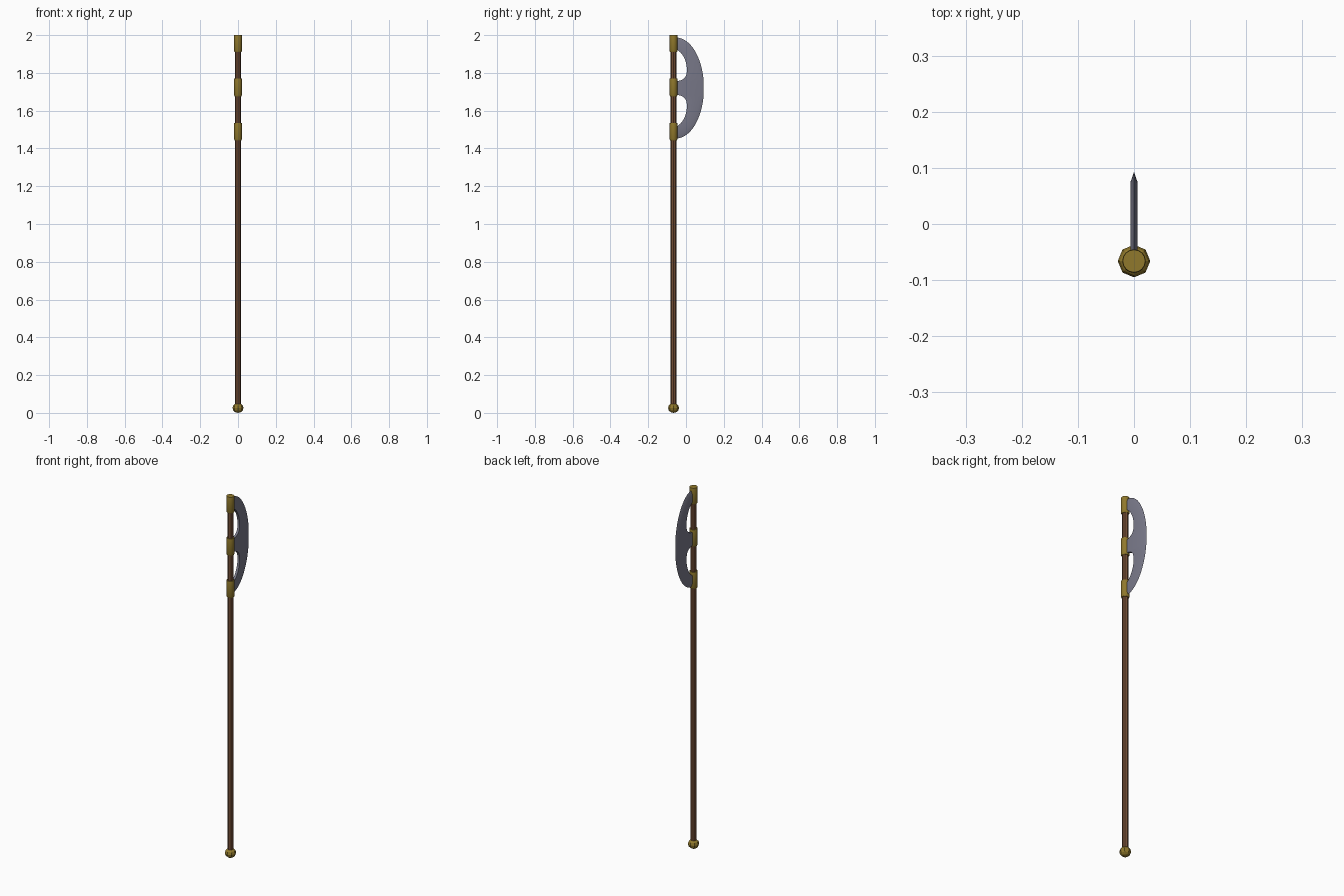
import bpy, bmesh, math

if "Cube" in bpy.data.objects:
    bpy.data.objects.remove(bpy.data.objects["Cube"])

SHAFT_Y = -0.066
MID_Z = 1.72


def material(name, rgb):
    m = bpy.data.materials.new(name)
    m.diffuse_color = (*rgb, 1)
    m.use_nodes = True
    m.node_tree.nodes["Principled BSDF"].inputs["Base Color"].default_value = m.diffuse_color
    return m


WOOD = material("wood", (0.17, 0.075, 0.035))
BRASS = material("brass", (0.28, 0.19, 0.025))
STEEL = material("steel", (0.19, 0.19, 0.25))


def finish(name, bm, mat, smooth=False):
    bmesh.ops.recalc_face_normals(bm, faces=bm.faces)
    me = bpy.data.meshes.new(name)
    bm.to_mesh(me)
    bm.free()
    me.materials.append(mat)
    ob = bpy.data.objects.new(name, me)
    bpy.context.collection.objects.link(ob)
    if smooth:
        bpy.ops.object.select_all(action='DESELECT')
        ob.select_set(True)
        bpy.context.view_layer.objects.active = ob
        bpy.ops.object.shade_smooth_by_angle(angle=math.radians(32))


def lathe(name, profile, sides, mat, smooth=False):
    """Capped solid of revolution around the shaft axis from (radius, z) pairs."""
    bm = bmesh.new()
    angles = [2 * math.pi * i / sides for i in range(sides)]
    rings = [[bm.verts.new((r * math.cos(a), SHAFT_Y + r * math.sin(a), z)) for a in angles]
             for r, z in profile]
    for a, b in zip(rings, rings[1:]):
        for i in range(sides):
            j = (i + 1) % sides
            bm.faces.new((a[i], a[j], b[j], b[i]))
    bm.faces.new(rings[0])
    bm.faces.new(rings[-1])
    finish(name, bm, mat, smooth)


# Shaft
lathe("shaft", [(0.0155, 0.03), (0.0155, 1.98)], 8, WOOD)

# Ball at the foot
bm = bmesh.new()
bmesh.ops.create_uvsphere(bm, u_segments=8, v_segments=6, radius=0.029)
bmesh.ops.scale(bm, verts=bm.verts, vec=(1, 1, 0.9))
bmesh.ops.translate(bm, verts=bm.verts, vec=(0, SHAFT_Y, 0.0261))
finish("pommel", bm, BRASS)

# Three collars holding the blade
for label, z0, z1 in (("lower", 1.443, 1.535), ("middle", 1.676, 1.77), ("top", 1.91, 2.0)):
    lathe(label + "_collar",
          [(0.018, z0), (0.021, z0 + 0.006), (0.021, z1 - 0.006), (0.020, z1)],
          16, BRASS, True)


def spline(pts, n=3):
    """Smooth Catmull-Rom curve through the points."""
    p = [pts[0]] + pts + [pts[-1]]
    out = []
    for i in range(1, len(p) - 2):
        for k in range(n):
            t = k / n
            out.append(tuple(0.5 * (2 * b + (c - a) * t + (2 * a - 5 * b + 4 * c - d) * t * t
                                    + (3 * b - a - 3 * c + d) * t ** 3)
                             for a, b, c, d in zip(p[i - 1], p[i], p[i + 1], p[i + 2])))
    return out + [pts[-1]]


# Inner outline of the blade: one opening above the arm, mirrored below it
GAP_TOP = 0.208
gap = spline([(-0.055, GAP_TOP), (-0.04, 0.198), (-0.019, 0.176), (-0.002, 0.14), (0.005, 0.1),
              (0.001, 0.068), (-0.012, 0.049), (-0.03, 0.040), (-0.055, 0.034)])
inner = gap + [(y, -z) for y, z in reversed(gap)]


def arc(a, b):
    """Half ellipse bulging toward +y with one point for each inner point."""
    angles = [math.asin(max(-1, min(1, z / GAP_TOP))) for y, z in inner]
    return [(-0.055 + a * math.cos(t), b * math.sin(t)) for t in angles]


# Crescent blade: flat cheeks with a bevel down to the cutting edge at x = 0
bm = bmesh.new()
rows = [[bm.verts.new((x, y, MID_Z + z)) for y, z in pts]
        for pts, x in ((arc(0.150, 0.268), 0),
                       (arc(0.131, 0.249), 0.0065), (inner, 0.0065),
                       (inner, -0.0065), (arc(0.131, 0.249), -0.0065))]
for a, b in zip(rows, rows[1:] + rows[:1]):
    for i in range(len(a) - 1):
        bm.faces.new((a[i], a[i + 1], b[i + 1], b[i]))
for end in (0, -1):                      # horn ends inside the collars
    bm.faces.new([r[end] for r in rows])
finish("blade", bm, STEEL, True)
